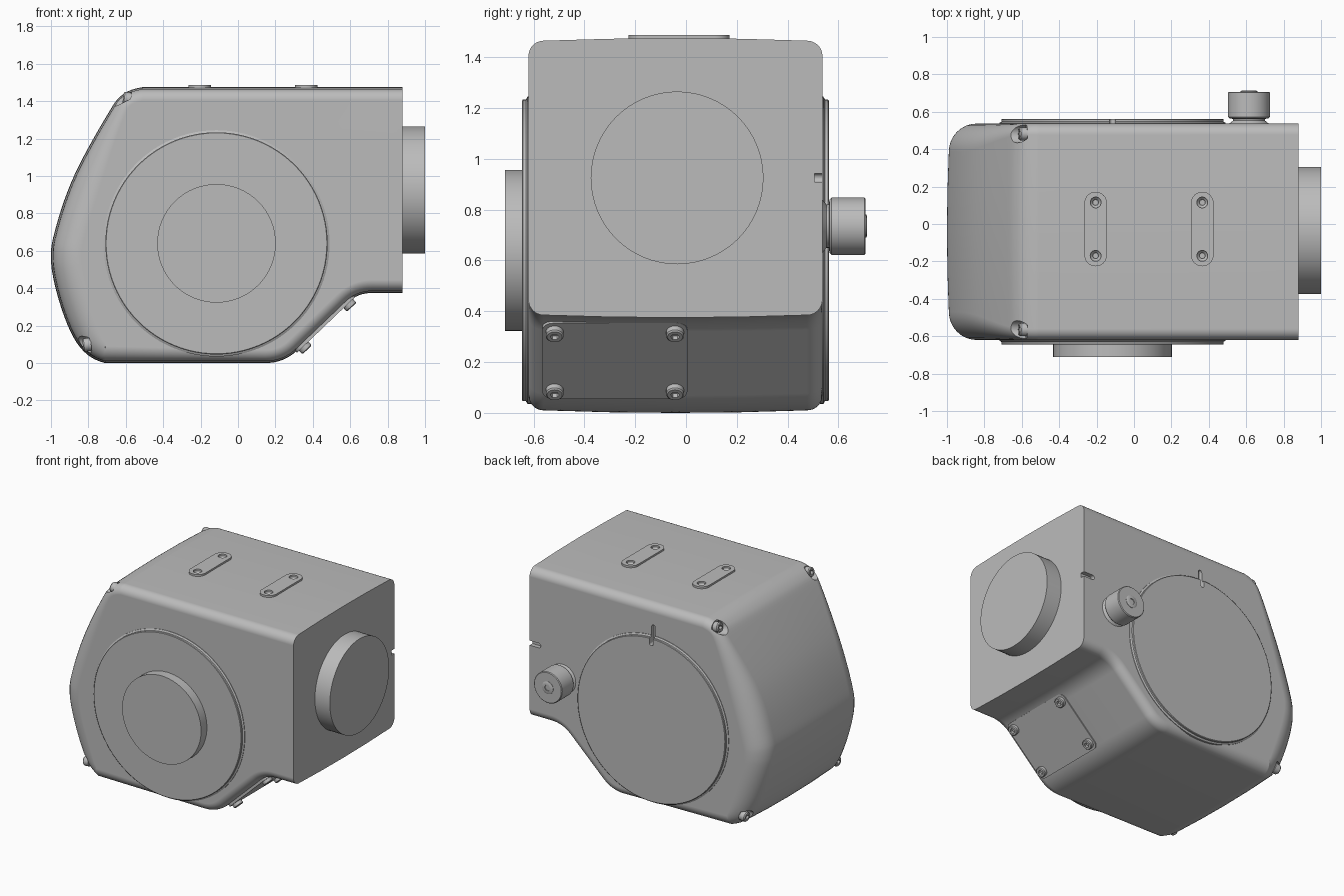
import bpy, bmesh, math
from mathutils import Vector

cube = bpy.data.objects.get("Cube")
if cube:
    bpy.data.objects.remove(cube, do_unlink=True)

grey = bpy.data.materials.new("mid_grey")
grey.use_nodes = True
grey.diffuse_color = (0.5, 0.5, 0.5, 1)
grey.node_tree.nodes["Principled BSDF"].inputs["Base Color"].default_value = (0.5, 0.5, 0.5, 1)


def finish(name, bm):
    bmesh.ops.recalc_face_normals(bm, faces=bm.faces)
    mesh = bpy.data.meshes.new(name)
    bm.to_mesh(mesh)
    bm.free()
    obj = bpy.data.objects.new(name, mesh)
    mesh.materials.append(grey)
    bpy.context.collection.objects.link(obj)
    return obj


def activate(obj):
    bpy.ops.object.select_all(action='DESELECT')
    obj.select_set(True)
    bpy.context.view_layer.objects.active = obj


def lathe(name, base, axis, profile, sides=48):
    """Solid of revolution from (radius, height) pairs along an axis."""
    bm = bmesh.new()
    turn = Vector(axis).to_track_quat('Z', 'Y')
    rings = []
    for r, h in profile:
        angles = [math.tau * i / sides for i in range(sides)]
        rings.append([bm.verts.new(Vector(base) + turn @ Vector((r * math.cos(a), r * math.sin(a), h)))
                      for a in angles])
    for a, b in zip(rings, rings[1:]):
        for i in range(sides):
            j = (i + 1) % sides
            bm.faces.new((a[i], a[j], b[j], b[i]))
    bm.faces.new(rings[0])
    bm.faces.new(rings[-1])
    return finish(name, bm)


def prism(name, outline, center, u, v, height):
    """Outline in the u/v plane pushed along u x v."""
    bm = bmesh.new()
    u, v, c = Vector(u), Vector(v), Vector(center)
    face = bm.faces.new([bm.verts.new(c + u * a + v * b) for a, b in outline])
    new = bmesh.ops.extrude_face_region(bm, geom=[face])["geom"]
    push = u.cross(v).normalized() * height
    bmesh.ops.translate(bm, vec=push, verts=[e for e in new if isinstance(e, bmesh.types.BMVert)])
    return finish(name, bm)


def rounded(w, h, r, steps=8):
    """Rounded rectangle outline with half sizes w and h."""
    pts = []
    for q, (sx, sy) in enumerate([(1, 1), (-1, 1), (-1, -1), (1, -1)]):
        for i in range(steps + 1):
            a = math.pi / 2 * (q + i / steps)
            pts.append((sx * (w - r) + r * math.cos(a), sy * (h - r) + r * math.sin(a)))
    return pts


def cut(target, cutter):
    activate(target)
    mod = target.modifiers.new("cut", 'BOOLEAN')
    mod.operation, mod.solver, mod.object = 'DIFFERENCE', 'EXACT', cutter
    bpy.ops.object.modifier_apply(modifier=mod.name)


def discard(obj):
    bpy.data.objects.remove(obj, do_unlink=True)


def smooth(obj, weighted=False):
    activate(obj)
    bpy.ops.object.shade_smooth_by_angle(angle=math.radians(32))
    if weighted:
        mod = obj.modifiers.new("even_normals", 'WEIGHTED_NORMAL')
        mod.keep_sharp = True


def bolt(name, base, axis, r, h):
    head = lathe(name, base, axis, [(r, 0), (r, h * 0.85), (r * 0.85, h)], 24)
    socket = lathe("socket", Vector(base) + Vector(axis).normalized() * h * 0.4, axis,
                   [(r * 0.5, 0), (r * 0.5, h)], 6)
    cut(head, socket)
    discard(socket)
    smooth(head)


def fillet(before, corner, after, d):
    """Rounded corner as a quadratic curve."""
    p = Vector(corner)
    a = p + (Vector(before) - p).normalized() * d
    b = p + (Vector(after) - p).normalized() * d
    return [a * (1 - t) ** 2 + p * 2 * t * (1 - t) + b * t * t for t in [i / 8 for i in range(9)]]


def spline(points, steps=6):
    """Smooth curve through all points but the first and last."""
    p = [Vector(q) for q in points]
    out = []
    for a, b, c, d in zip(p, p[1:], p[2:], p[3:]):
        for i in range(steps):
            t = i / steps
            q = 0.5 * (2 * b + (c - a) * t + (2 * a - 5 * b + 4 * c - d) * t * t
                       + (3 * b - a - 3 * c + d) * t ** 3)
            out.append(Vector((max(q.x, -1), q.y)))
    return out + [p[-2]]


# Housing outline, from the lower end edge round to the upper one
END, TOP, FRONT, BACK = 0.88, 1.475, -0.62, 0.537
low, foot, step = (-0.71, 0), (0.246, 0), (0.638, 0.375)
path = [Vector((END, step[1]))]
path += fillet((END, step[1]), step, foot, 0.08) + fillet(step, foot, low, 0.1)
path += spline([(-0.5, 0), low, (-0.845, 0.085), (-0.94, 0.28), (-1, 0.54), (-0.97, 0.74),
                (-0.87, 1.016), (-0.70, 1.326), (-0.62, 1.433), (-0.51, TOP), (-0.35, TOP)])
path.append(Vector((END, TOP)))
normals, radii = [], []
for i, p in enumerate(path):
    t = path[min(i + 1, len(path) - 1)] - path[max(i - 1, 0)]
    normals.append(Vector((t.y, -t.x)).normalized())
    k = min(max((-0.6 - p.x) / 0.35, 0), 1)
    radii.append(0.06 + 0.09 * k * k * (3 - 2 * k))

# Housing skin: rounded front rim, slightly crowned middle, rounded back rim
bm = bmesh.new()
rings = []
SEG = 8


def ring(y_of, inset_of):
    rings.append([bm.verts.new((q.x, y_of(r), q.y)) for q, r in
                  ((p + n * inset_of(r), r) for p, n, r in zip(path, normals, radii))])


for side, y0, order in ((1, FRONT, range(SEG + 1)), (-1, BACK, range(SEG, -1, -1))):
    if side < 0:
        for f in (0.25, 0.5, 0.75):
            ring(lambda r: FRONT + r + (BACK - FRONT - 2 * r) * f, lambda r: 0.01 * (2 * f - 1) ** 2)
    for s in order:
        a = math.pi / 2 * s / SEG
        ring(lambda r: y0 + side * r * (1 - math.cos(a)), lambda r: 0.01 + r * (1 - math.sin(a)))
# Insets point inward, whichever way the outline runs
mid = len(path) // 2
if rings[0][mid].co.x < rings[SEG][mid].co.x:
    for rg in rings:
        for v, p in zip(rg, path):
            v.co.x, v.co.z = 2 * p.x - v.co.x, 2 * p.y - v.co.z
for a, b in zip(rings, rings[1:]):
    for i in range(len(path) - 1):
        bm.faces.new((a[i], a[i + 1], b[i + 1], b[i]))
bm.faces.new(rings[0])
bm.faces.new(rings[-1])
bm.faces.new([r[0] for r in rings] + [r[-1] for r in reversed(rings)])
housing = finish("housing", bm)

# Large round covers with the front hub
AX, AZ = -0.115, 0.64
cover = [(0.605, -0.01), (0.605, 0.004), (0.594, 0.01), (0.594, 0.022), (0.59, 0.025)]
smooth(lathe("front_cover", (AX, FRONT, AZ), (0, -1, 0), cover, 96))
back_cover = lathe("back_cover", (AX, BACK, AZ), (0, 1, 0), cover, 96)
smooth(lathe("front_hub", (AX, FRONT - 0.02, AZ), (0, -1, 0), [(0.317, 0), (0.317, 0.072)], 64))
smooth(lathe("end_hub", (END - 0.01, -0.035, 0.925), (1, 0, 0), [(0.34, 0), (0.34, 0.13)], 64))

# Slot at the back cover rim and notch at the end edge
slot = prism("slot", rounded(0.015, 0.07, 0.0149), (AX, 0.6, 1.25), (1, 0, 0), (0, 0, 1), 0.09)
cut(housing, slot)
cut(back_cover, slot)
discard(slot)
smooth(back_cover)
notch = prism("notch", rounded(0.09, 0.017, 0.0165), (END, 0.6, 0.925), (1, 0, 0), (0, 0, 1), 0.095)
cut(housing, notch)
discard(notch)

# Corner bolts in open pockets
for y, side in ((-0.565, "front"), (0.482, "back")):
    for x, z, level, tilt in ((-0.575, 1.41, "upper", 0.15), (-0.79, 0.1, "lower", -0.1)):
        axis = Vector((-1, 0, tilt))
        pocket = lathe("pocket", (x, y, z), axis, [(0.048, 0), (0.048, 0.3)], 32)
        cut(housing, pocket)
        discard(pocket)
        bolt(f"{side}_{level}_bolt", Vector((x, y, z)) - axis * 0.005, axis, 0.035, 0.045)

# Top pads with countersunk holes
for x, name in ((-0.205, "right_pad"), (0.365, "left_pad")):
    pad = prism(name, rounded(0.06, 0.199, 0.0595), (x, -0.027, TOP - 0.015), (1, 0, 0), (0, 1, 0), 0.027)
    for y in (0.115, -0.17):
        hole = lathe("hole", (x, y, TOP - 0.04), (0, 0, 1), [(0.015, 0), (0.015, 0.025), (0.029, 0.04), (0.029, 0.07)], 24)
        cut(housing, hole)
        cut(pad, hole)
        discard(hole)
    smooth(pad)
smooth(housing, True)

# Sloped hatch with four bolts
along = (Vector(step) - Vector(foot)).normalized()
slope = Vector((along.x, 0, along.y))
out = Vector((0, -1, 0)).cross(slope)
if out.z > 0:
    out = -out
center = Vector((0.465, -0.28, 0.21))
prism("hatch", rounded(0.285, 0.215, 0.04), center - out * 0.01, Vector((0, 1, 0)) if
      Vector((0, 1, 0)).cross(slope).dot(out) > 0 else Vector((0, -1, 0)), slope, 0.018)
for dy in (-0.237, 0.237):
    for d in (-0.165, 0.165):
        bolt("hatch_bolt", center + Vector((0, dy, 0)) + slope * d, out, 0.035, 0.035)

# Back knob with flared neck and centre screw
KX, KZ = 0.615, 0.735
smooth(lathe("knob", (KX, BACK - 0.01, KZ), (0, 1, 0),
             [(0.12, 0), (0.1, 0.014), (0.085, 0.026), (0.085, 0.035), (0.105, 0.038),
              (0.113, 0.046), (0.113, 0.175), (0.108, 0.18)], 48))
bolt("knob_screw", (KX, 0.69, KZ), (0, 1, 0), 0.045, 0.023)
